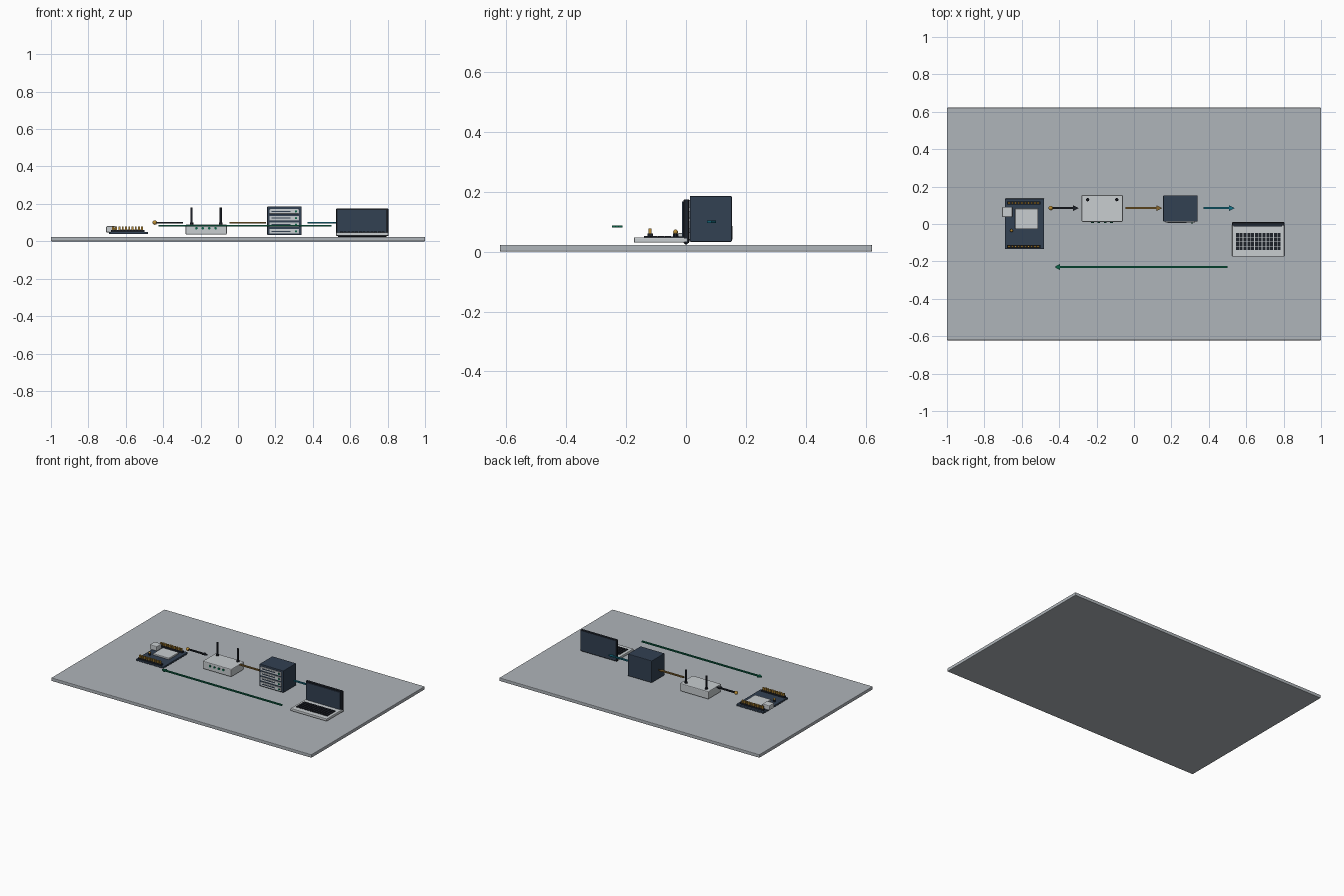
import bpy, bmesh, math
from mathutils import Vector

if "Cube" in bpy.data.objects:
    bpy.data.objects.remove(bpy.data.objects["Cube"])


def colour(name, r, g, b):
    m = bpy.data.materials.new(name)
    m.diffuse_color = (r, g, b, 1)
    m.use_nodes = True
    m.node_tree.nodes["Principled BSDF"].inputs["Base Color"].default_value = m.diffuse_color
    return m


FLOOR = colour("floor grey", 0.43, 0.46, 0.49)
LIGHT = colour("light grey", 0.58, 0.61, 0.63)
NAVY = colour("slate navy", 0.032, 0.052, 0.085)
BLACK = colour("near black", 0.012, 0.015, 0.022)
GOLD = colour("gold", 0.5, 0.27, 0.035)
BRONZE = colour("bronze", 0.25, 0.14, 0.03)
GREEN = colour("green", 0.004, 0.13, 0.065)
TEAL = colour("teal", 0.008, 0.17, 0.25)


def finish(name, bm, mat, smooth=False):
    me = bpy.data.meshes.new(name)
    bmesh.ops.recalc_face_normals(bm, faces=bm.faces)
    bm.to_mesh(me)
    bm.free()
    me.materials.append(mat)
    ob = bpy.data.objects.new(name, me)
    bpy.context.collection.objects.link(ob)
    if smooth:
        bpy.context.view_layer.objects.active = ob
        ob.select_set(True)
        bpy.ops.object.shade_smooth_by_angle()
        ob.select_set(False)
    return ob


def add_box(bm, x, y, z):
    """Box from (min, max) pairs."""
    vs = bmesh.ops.create_cube(bm, size=1)["verts"]
    for v in vs:
        v.co = Vector([(a + b) / 2 + c * (b - a) for (a, b), c in zip((x, y, z), v.co)])


def boxes(name, ranges, mat, bevel=0):
    bm = bmesh.new()
    for r in ranges:
        add_box(bm, *r)
    ob = finish(name, bm, mat)
    if bevel:
        mod = ob.modifiers.new("rounded edges", "BEVEL")
        mod.width, mod.segments = bevel, 2
    return ob


def box(name, x, y, z, mat, bevel=0):
    return boxes(name, [(x, y, z)], mat, bevel)


def rod(name, base, top, r, mat, sides=12):
    a, b = Vector(base), Vector(top)
    bm = bmesh.new()
    bmesh.ops.create_cone(bm, cap_ends=True, segments=sides, radius1=r, radius2=r, depth=(b - a).length)
    ob = finish(name, bm, mat, True)
    ob.location = (a + b) / 2
    ob.rotation_euler = (b - a).to_track_quat("Z", "Y").to_euler()
    return ob


def ball(name, at, r, mat):
    bm = bmesh.new()
    bmesh.ops.create_uvsphere(bm, u_segments=16, v_segments=8, radius=r)
    ob = finish(name, bm, mat, True)
    ob.location = at


def arrow(name, x0, x1, y, z, mat, head=0.03, shaft=0.006, half=0.015, thick=0.008):
    """Flat arrow running from x0 to its tip at x1."""
    d = math.copysign(head, x1 - x0)
    pts = [(x0, shaft), (x1 - d, shaft), (x1 - d, half), (x1, 0),
           (x1 - d, -half), (x1 - d, -shaft), (x0, -shaft)]
    bm = bmesh.new()
    f = bm.faces.new([bm.verts.new((px, y + py, z - thick / 2)) for px, py in pts])
    ext = bmesh.ops.extrude_face_region(bm, geom=[f])["geom"]
    bmesh.ops.translate(bm, vec=(0, 0, thick), verts=[v for v in ext if isinstance(v, bmesh.types.BMVert)])
    finish(name, bm, mat)


# Base slab
box("base_slab", (-1, 1), (-0.622, 0.622), (0, 0.023), FLOOR, 0.004)

# Circuit board with chip, connector and pin headers
box("circuit_board", (-0.69, -0.48), (-0.133, 0.135), (0.038, 0.05), NAVY, 0.002)
box("chip_shield", (-0.635, -0.512), (-0.027, 0.082), (0.05, 0.062), LIGHT, 0.003)
box("board_connector", (-0.705, -0.65), (0.037, 0.092), (0.047, 0.081), LIGHT, 0.005)
for label, y in (("back", 0.112), ("front", -0.12)):
    box(label + "_pin_header", (-0.68, -0.5), (y - 0.009, y + 0.009), (0.05, 0.06), BLACK)
    boxes(label + "_pins", [((x - 0.005, x + 0.005), (y - 0.005, y + 0.005), (0.06, 0.078))
                            for x in [-0.668 + 0.0173 * i for i in range(10)]], GOLD)
rod("board_button", (-0.655, -0.035, 0.05), (-0.655, -0.035, 0.061), 0.008, BLACK)
ball("board_button_cap", (-0.655, -0.035, 0.066), 0.008, GOLD)

# Router with two antennas and status lights
box("router_body", (-0.28, -0.06), (0.012, 0.155), (0.036, 0.09), LIGHT, 0.005)
for side, x in (("left", -0.248), ("right", -0.092)):
    rod(side + "_antenna_foot", (x, 0.13, 0.088), (x, 0.13, 0.1), 0.009, BLACK)
    rod(side + "_antenna", (x, 0.13, 0.09), (x, 0.13, 0.182), 0.006, BLACK)
for i in range(4):
    x = -0.222 + 0.034 * i
    rod("router_light_%d" % (i + 1), (x, 0.014, 0.07), (x, 0.006, 0.07), 0.007, GREEN)

# Server cabinet with four drawers
box("server_cabinet", (0.156, 0.34), (0.013, 0.153), (0.033, 0.186), NAVY, 0.003)
for i in range(4):
    z = 0.053 + 0.0355 * i
    n = str(i + 1)
    box("server_drawer_" + n, (0.168, 0.326), (0.008, 0.015), (z - 0.0125, z + 0.0125), LIGHT, 0.002)
    box("drawer_slot_" + n, (0.18, 0.28), (0.006, 0.01), (z - 0.003, z + 0.003), NAVY)
    rod("drawer_light_" + n, (0.31, 0.01, z), (0.31, 0.003, z), 0.006, GREEN)

# Laptop: base, keys, hinge and upright screen
box("laptop_base", (0.525, 0.804), (-0.174, 0.008), (0.03, 0.048), LIGHT, 0.004)
keys = []
for c in range(12):
    for r in range(4):
        x, y = 0.545 + 0.0203 * c, -0.14 + 0.0232 * r
        keys.append(((x, x + 0.016), (y, y + 0.021), (0.047, 0.053)))
boxes("laptop_keys", keys, BLACK)
rod("laptop_hinge", (0.535, 0, 0.031), (0.795, 0, 0.031), 0.007, BLACK)
box("screen_lid", (0.525, 0.804), (-0.008, 0.01), (0.028, 0.175), BLACK, 0.003)
box("screen_display", (0.532, 0.792), (-0.014, -0.007), (0.048, 0.168), NAVY)
box("screen_back_panel", (0.528, 0.801), (0.009, 0.012), (0.032, 0.171), NAVY)

# Flow arrows between the devices
ball("sensor_bead", (-0.445, 0.085, 0.1), 0.012, GOLD)
arrow("board_to_router_arrow", -0.435, -0.295, 0.085, 0.1, BLACK)
arrow("router_to_server_arrow", -0.045, 0.15, 0.085, 0.1, BRONZE)
arrow("server_to_laptop_arrow", 0.372, 0.538, 0.085, 0.1, TEAL)
arrow("return_arrow", 0.5, -0.425, -0.23, 0.084, GREEN, half=0.017)
